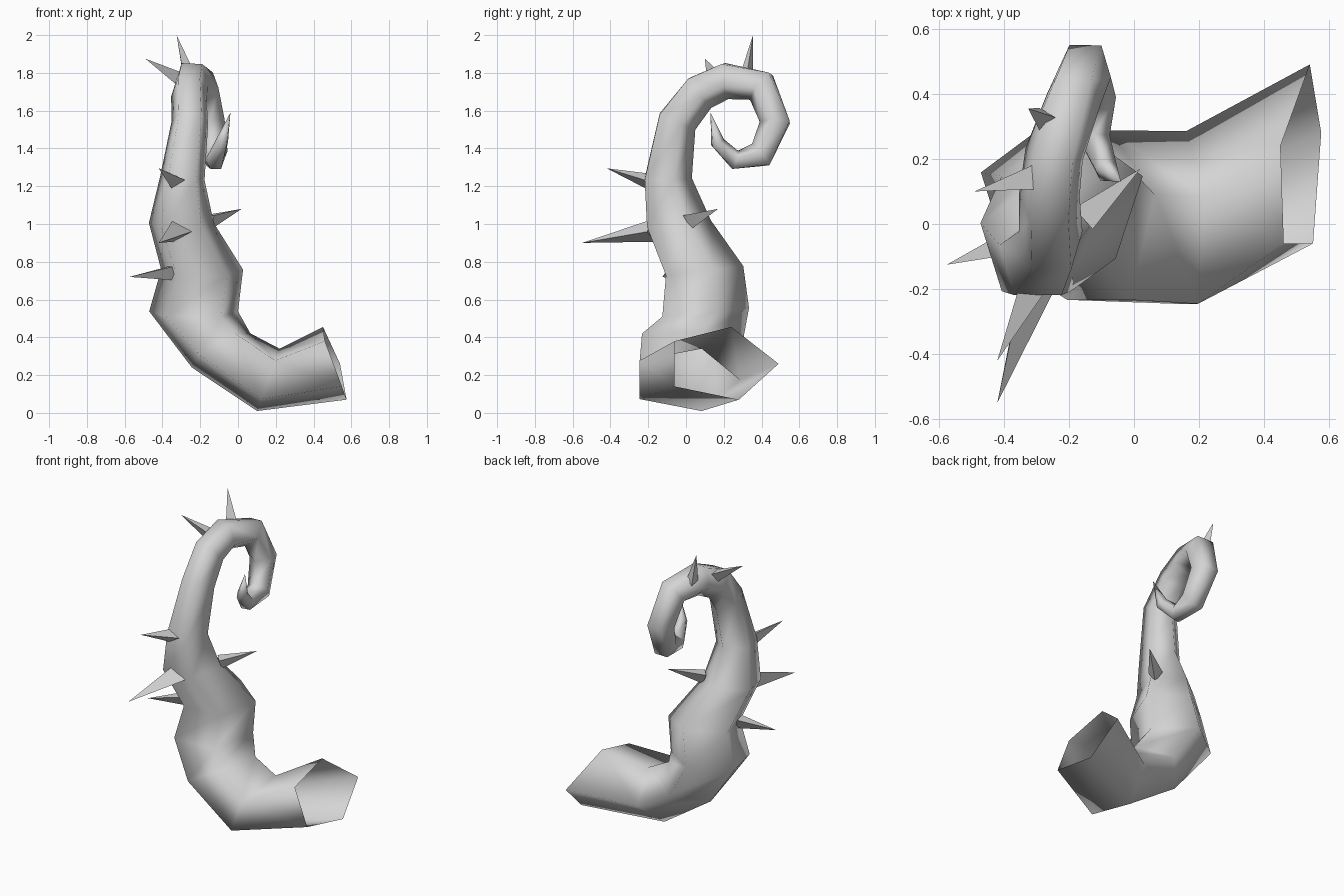
import bpy
import bmesh
from math import cos, sin, tau
from mathutils import Vector

cube = bpy.data.objects.get("Cube")
if cube:
    bpy.data.objects.remove(cube, do_unlink=True)

grey = bpy.data.materials.new("plain_grey")
grey.use_nodes = True
COLOUR = (0.66, 0.66, 0.66, 1)
grey.diffuse_color = COLOUR
grey.node_tree.nodes["Principled BSDF"].inputs["Base Color"].default_value = COLOUR


def make_object(name, bm, smooth):
    bmesh.ops.recalc_face_normals(bm, faces=bm.faces[:])
    for face in bm.faces:
        face.smooth = smooth
    mesh = bpy.data.meshes.new(name)
    bm.to_mesh(mesh)
    bm.free()
    mesh.materials.append(grey)
    obj = bpy.data.objects.new(name, mesh)
    bpy.context.collection.objects.link(obj)


def flatten(vector, axis):
    """Part of the vector square to the axis, at unit length."""
    return (vector - axis * vector.dot(axis)).normalized()


SIDES = 5

# Open mouth of the tube: its five corners
mouth = [(.54, .49, .26), (.575, .28, .07), (.55, -.06, .14),
         (.46, -.06, .38), (.45, .24, .455)]

# Centre line: x, y, z, radius, side squash
spine = [
    (.16, -.008, .175, .293, .63),
    (-.095, 0, .34, .29, .65),
    (-.235, .08, .53, .255, .97),
    (-.19, .077, .75, .228, 1),
    (-.30, -.055, 1.0, .188, .96),
    (-.295, -.107, 1.24, .138, .9),
    (-.255, -.055, 1.545, .114, .9),
    (-.26, .066, 1.70, .109, .9),
    (-.245, .21, 1.765, .105, .9),
    (-.185, .40, 1.733, .097, .92),
    (-.15, .478, 1.54, .088, .96),
    (-.125, .40, 1.363, .08, .92),
    (-.12, .26, 1.335, .055, .9),
    (-.085, .165, 1.43, .04, .9),
]
tip = Vector((-.04, .13, 1.59))

# Facing of the first rings, which lean differently from the centre line
facing = [(-.94, 0, .34), (-.5, .12, .86), (0, -.1, 1), (0, -.12, 1), (0, -.1, 1)]

# Each ring has a ridge at the back, or on the inside of the curl
CURL_START = 7
CURL_Y, CURL_Z = .26, 1.53

# Curled tentacle: pentagon rings along the centre line
bm = bmesh.new()
centres = [sum((Vector(p) for p in mouth), Vector()) / SIDES]
centres += [Vector(s[:3]) for s in spine] + [tip]
rings = [[bm.verts.new(p) for p in mouth]]
for i, (x, y, z, radius, squash) in enumerate(spine, 1):
    if i <= len(facing):
        tangent = Vector(facing[i - 1]).normalized()
    else:
        before = (centres[i] - centres[i - 1]).normalized()
        after = (centres[i + 1] - centres[i]).normalized()
        tangent = (before + after).normalized()
    inward = Vector((0, 1, 0))
    if i >= CURL_START:
        inward = Vector((0, CURL_Y - y, CURL_Z - z))
    ridge = flatten(inward, tangent)
    side = tangent.cross(ridge)
    ring = []
    for k in range(SIDES):
        a = tau * k / SIDES
        offset = ridge * cos(a) + side * sin(a) * squash
        ring.append(bm.verts.new(centres[i] + offset * radius))
    rings.append(ring)
for low, high in zip(rings, rings[1:]):
    for k in range(SIDES):
        n = (k + 1) % SIDES
        bm.faces.new((low[k], low[n], high[n], high[k]))
end = bm.verts.new(tip)
for k in range(SIDES):
    bm.faces.new((rings[-1][k], rings[-1][(k + 1) % SIDES], end))
make_object("tentacle", bm, True)

RIGHTWARD, DOWNWARD = Vector((1, 0, 0)), Vector((0, 0, -1))


# Three-sided thorns from a base on the skin to a sharp point
def thorn(name, base, point, radius, corner):
    base, point = Vector(base), Vector(point)
    axis = (point - base).normalized()
    root = base - axis * .015
    u = flatten(corner, axis)
    v = axis.cross(u)
    bm = bmesh.new()
    foot = [bm.verts.new(root + (u * cos(a) + v * sin(a)) * radius)
            for a in (0, tau / 3, tau * 2 / 3)]
    top = bm.verts.new(point)
    bm.faces.new(foot)
    for k in range(3):
        bm.faces.new((foot[k], foot[(k + 1) % 3], top))
    make_object(name, bm, False)


thorn("thorn_low_right", (-.36, -.05, .75), (-.575, -.125, .72), .05, DOWNWARD)
thorn("thorn_front_long", (-.315, -.2, .96), (-.42, -.55, .9), .068, RIGHTWARD)
thorn("thorn_front_short", (-.33, -.21, 1.23), (-.42, -.42, 1.295), .05, RIGHTWARD)
thorn("thorn_back_left", (-.14, .03, 1.025), (.02, .17, 1.08), .05, DOWNWARD)
thorn("thorn_crest_right", (-.32, .14, 1.785), (-.49, .1, 1.875), .045, DOWNWARD)
thorn("thorn_crest_top", (-.275, .325, 1.81), (-.325, .355, 2.0), .04, RIGHTWARD)
